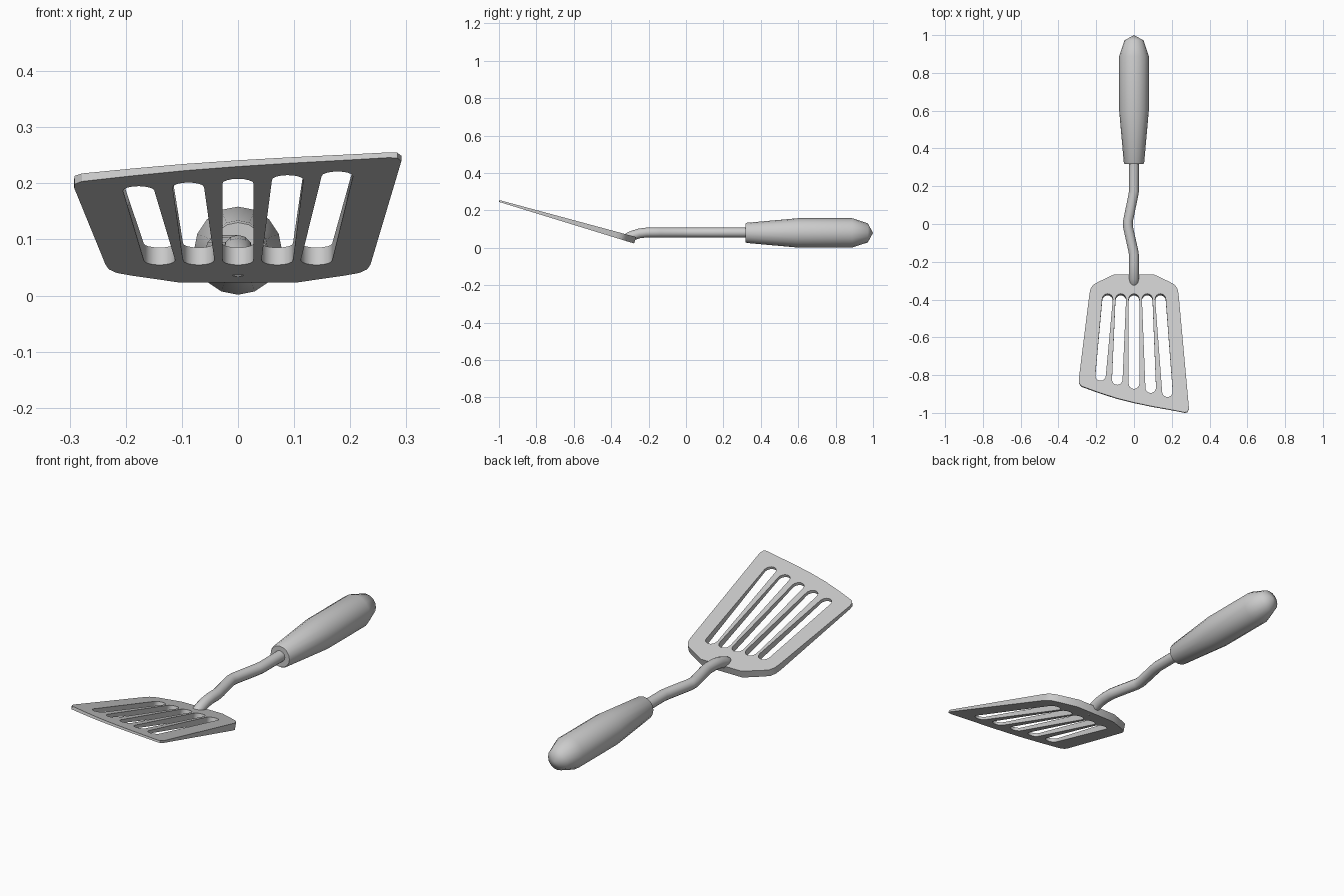
import bpy, bmesh
from math import sin, cos, pi, radians

if "Cube" in bpy.data.objects:
    bpy.data.objects.remove(bpy.data.objects["Cube"])


def finish(name, bm, angle):
    bmesh.ops.recalc_face_normals(bm, faces=bm.faces)
    me = bpy.data.meshes.new(name)
    bm.to_mesh(me)
    bm.free()
    ob = bpy.data.objects.new(name, me)
    bpy.context.collection.objects.link(ob)
    smooth(ob, angle)
    return ob


def smooth(ob, angle):
    bpy.ops.object.select_all(action='DESELECT')
    bpy.context.view_layer.objects.active = ob
    ob.select_set(True)
    bpy.ops.object.shade_smooth_by_angle(angle=radians(angle))


def loop_edges(bm, pts):
    vs = [bm.verts.new((x, y, 0)) for x, y in pts]
    return [bm.edges.new((vs[i - 1], vs[i])) for i in range(len(vs))]


def slot(x0, y0, x1, y1, r, n=8):
    # rounded slot between a back centre and a front centre
    back = [(x0 + r * cos(pi * i / n), y0 + r * sin(pi * i / n)) for i in range(n + 1)]
    front = [(x1 - r * cos(pi * i / n), y1 - r * sin(pi * i / n)) for i in range(n + 1)]
    return back + front


# Blade: slotted sheet, tilted, thick at the root and thin at the skewed tip
outline = [(-0.106, -0.267), (-0.19, -0.307), (-0.216, -0.322), (-0.23, -0.343),
           (-0.236, -0.37), (-0.292, -0.82), (-0.291, -0.842), (-0.278, -0.858),
           (-0.19, -0.89), (-0.095, -0.921), (0, -0.945), (0.095, -0.965),
           (0.19, -0.982), (0.268, -0.997), (0.284, -0.995), (0.291, -0.975),
           (0.236, -0.37), (0.23, -0.343), (0.216, -0.322), (0.19, -0.307),
           (0.106, -0.267)]
bm = bmesh.new()
edges = loop_edges(bm, outline)
for i in range(-2, 3):
    edges += loop_edges(bm, slot(i * 0.07, -0.397, i * 0.0885, -0.845 - i * 0.0215, 0.028))
bmesh.ops.triangle_fill(bm, edges=edges, use_beauty=True, use_dissolve=False)
top = list(bm.verts)
ext = bmesh.ops.extrude_face_region(bm, geom=bm.faces[:])
bottom = [g for g in ext["geom"] if isinstance(g, bmesh.types.BMVert)]
for v in top + bottom:
    v.co.z = 0.058 + 0.27 * (-0.267 - v.co.y)
for v in bottom:
    t = 0.036 - 0.036 * (-0.267 - v.co.y)
    v.co.y -= 0.28 * t
    v.co.z -= 0.96 * t
    v.co.y = max(v.co.y, -1.0)
finish("blade", bm, 30)

# Rod: kinked round bar dipping into the blade with a rounded end
path = [(0, 0.36, 0.082, 1), (0, 0.175, 0.082, 1), (-0.004, 0.15, 0.082, 1),
        (-0.032, 0.015, 0.082, 1), (-0.032, -0.015, 0.082, 1),
        (-0.004, -0.14, 0.082, 1), (0, -0.165, 0.082, 1), (0, -0.21, 0.082, 1),
        (0, -0.25, 0.077, 1), (0, -0.285, 0.066, 1), (0, -0.31, 0.056, 0.95),
        (0, -0.325, 0.05, 0.7)]
cu = bpy.data.curves.new("rod_path", 'CURVE')
cu.dimensions = '3D'
cu.bevel_depth = 0.026
cu.bevel_resolution = 4
cu.use_fill_caps = True
sp = cu.splines.new('POLY')
sp.points.add(len(path) - 1)
for p, (x, y, z, r) in zip(sp.points, path):
    p.co = (x, y, z, 1)
    p.radius = r
rod = bpy.data.objects.new("rod", cu)
bpy.context.collection.objects.link(rod)
bpy.context.view_layer.objects.active = rod
rod.select_set(True)
bpy.ops.object.convert(target='MESH')
smooth(bpy.context.object, 50)

# Handle: turned grip along y
profile = [(0.318, 0), (0.318, 0.05), (0.325, 0.054), (0.6, 0.0785), (0.888, 0.0785),
           (0.972, 0.051), (1.0, 0)]
SIDES = 16
bm = bmesh.new()
rings = []
for y, r in profile:
    rings.append([bm.verts.new((r * sin(2 * pi * i / SIDES), y, 0.08 + r * cos(2 * pi * i / SIDES)))
                  for i in range(SIDES)])
for a, b in zip(rings, rings[1:]):
    for i in range(SIDES):
        bm.faces.new((a[i - 1], a[i], b[i], b[i - 1]))
bmesh.ops.remove_doubles(bm, verts=bm.verts, dist=1e-5)
finish("handle", bm, 50)
